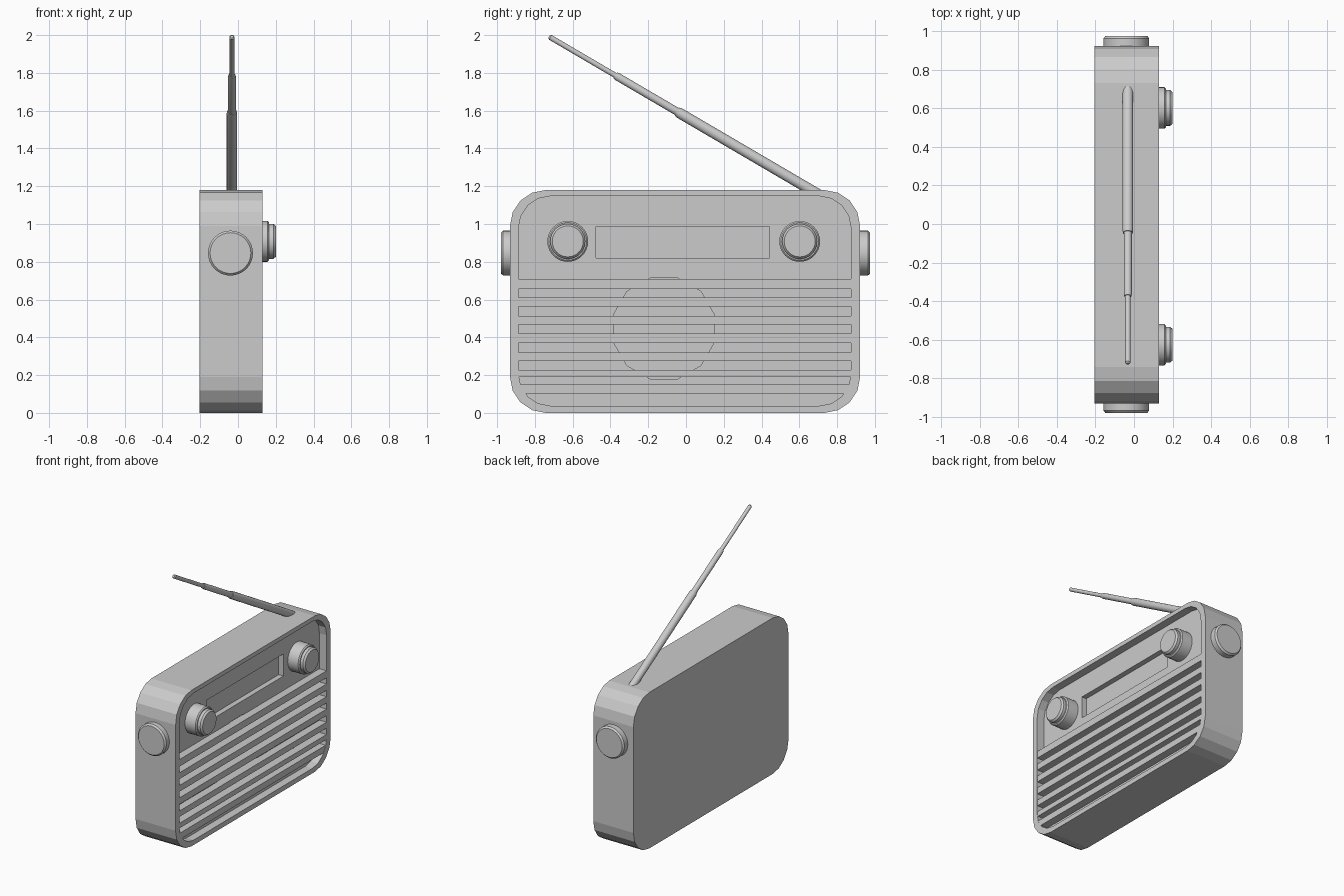
import bpy, bmesh
from math import sin, cos, pi, radians
from mathutils import Vector

if "Cube" in bpy.data.objects:
    bpy.data.objects.remove(bpy.data.objects["Cube"])


def finish(name, bm):
    bmesh.ops.recalc_face_normals(bm, faces=bm.faces[:])
    mesh = bpy.data.meshes.new(name)
    bm.to_mesh(mesh)
    bm.free()
    ob = bpy.data.objects.new(name, mesh)
    bpy.context.collection.objects.link(ob)
    return ob


def prism(name, outline, x0, x1):
    """Extrude a (y, z) outline from x0 to x1."""
    bm = bmesh.new()
    a = [bm.verts.new((x0, y, z)) for y, z in outline]
    b = [bm.verts.new((x1, y, z)) for y, z in outline]
    n = len(a)
    bm.faces.new(a)
    bm.faces.new(b[::-1])
    for i in range(n):
        j = (i + 1) % n
        bm.faces.new((a[i], b[i], b[j], a[j]))
    return finish(name, bm)


def rect(y0, y1, z0, z1, r=0, seg=4):
    """Rectangle outline, rounded when r is given."""
    if not r:
        return [(y0, z0), (y1, z0), (y1, z1), (y0, z1)]
    pts = []
    for k, (cy, cz) in enumerate([(y1 - r, z1 - r), (y0 + r, z1 - r),
                                  (y0 + r, z0 + r), (y1 - r, z0 + r)]):
        for i in range(seg + 1):
            t = (k + i / seg) * pi / 2
            pts.append((cy + r * cos(t), cz + r * sin(t)))
    return pts


def lathe(name, profile, origin, direction, seg=32):
    """Revolve (radius, height) profile about an axis, capped at both ends."""
    q = Vector(direction).to_track_quat('Z', 'Y')
    o = Vector(origin)
    bm = bmesh.new()
    rings = [[bm.verts.new(o + q @ Vector((r * cos(2 * pi * i / seg), r * sin(2 * pi * i / seg), h)))
              for i in range(seg)] for r, h in profile]
    for a, b in zip(rings, rings[1:]):
        for i in range(seg):
            j = (i + 1) % seg
            bm.faces.new((a[i], a[j], b[j], b[i]))
    bm.faces.new(rings[0])
    bm.faces.new(rings[-1])
    ob = finish(name, bm)
    bpy.ops.object.select_all(action='DESELECT')
    bpy.context.view_layer.objects.active = ob
    ob.select_set(True)
    bpy.ops.object.shade_smooth_by_angle(angle=radians(30))
    return ob


def cut(target, cutter):
    cutter.hide_render = True
    bpy.context.view_layer.objects.active = target
    mod = target.modifiers.new("cut", 'BOOLEAN')
    mod.operation = 'DIFFERENCE'
    mod.solver = 'EXACT'
    mod.object = cutter
    bpy.ops.object.modifier_apply(modifier=mod.name)
    bpy.data.objects.remove(cutter)


# Case with front recess, dial window and speaker opening
FRONT, PANEL = 0.13, 0.07
case = prism("case", rect(-0.932, 0.922, 0, 1.18, 0.19), -0.205, FRONT)
cut(case, prism("recess_cutter", rect(-0.887, 0.874, 0.037, 1.148, 0.17), PANEL, 0.3))
cut(case, prism("dial_cutter", rect(-0.477, 0.443, 0.819, 0.986), PANEL - 0.04, 0.3))
speaker = [(-0.117 + 0.277 * cos((i + 0.5) * pi / 6), 0.447 + 0.277 * sin((i + 0.5) * pi / 6))
           for i in range(12)]
cut(case, prism("speaker_cutter", speaker, PANEL - 0.1, 0.3))

# Grille slats
for i, (z0, z1) in enumerate([(0.657, 0.71), (0.562, 0.61), (0.467, 0.514), (0.371, 0.42),
                              (0.276, 0.321), (0.19, 0.228), (0.103, 0.151)]):
    prism(f"grille_slat_{i + 1}", rect(-0.9, 0.888, z0, z1), PANEL - 0.005, FRONT - 0.001)

# Front knobs
knob = [(0.108, 0), (0.108, 0.092), (0.1, 0.1), (0.093, 0.1), (0.093, 0.122), (0.082, 0.135)]
for side, y in (("left", -0.626), ("right", 0.602)):
    lathe(f"front_knob_{side}", knob, (PANEL - 0.005, y, 0.908), (1, 0, 0))

# Side knobs
for side, s, y in (("left", -1, -0.91), ("right", 1, 0.905)):
    lathe(f"side_knob_{side}", [(0.119, 0), (0.119, 0.058), (0.108, 0.07)],
          (-0.04, y, 0.846), (0, s, 0))

# Telescopic antenna
base, tip = Vector((-0.032, 0.735, 1.137)), Vector((-0.032, -0.725, 1.992))
L = (tip - base).length
lathe("antenna", [(0.028, 0), (0.028, L * 0.525), (0.025, L * 0.535), (0.021, L * 0.535),
                  (0.021, L * 0.752), (0.018, L * 0.76), (0.014, L * 0.76),
                  (0.014, L - 0.008), (0.008, L)], base, tip - base, 16)
